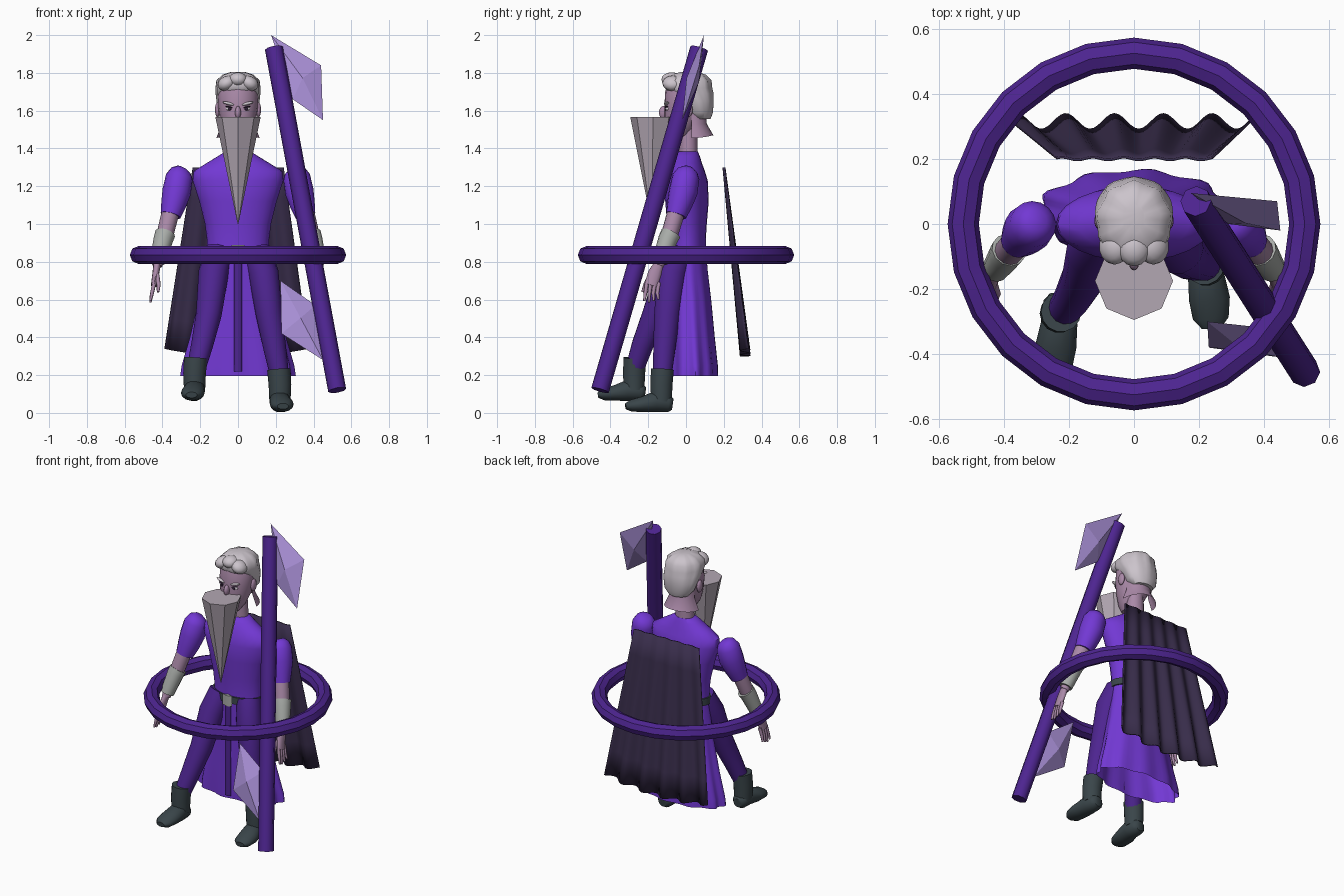
import bpy, bmesh, math
from mathutils import Vector, Matrix

cube = bpy.data.objects.get("Cube")
if cube:
    bpy.data.objects.remove(cube, do_unlink=True)


def material(name, r, g, b):
    m = bpy.data.materials.new(name)
    m.use_nodes = True
    m.diffuse_color = (r, g, b, 1)
    bsdf = next(n for n in m.node_tree.nodes if n.type == 'BSDF_PRINCIPLED')
    bsdf.inputs["Base Color"].default_value = (r, g, b, 1)
    return m


ROBE = material("robe purple", .17, .04, .66)
DARK = material("dark purple", .075, .018, .28)
CAPE = material("cape violet black", .04, .026, .07)
CRYSTAL = material("crystal lavender", .40, .28, .68)
SKIN = material("mauve skin", .40, .25, .39)
HAIR = material("pale hair", .60, .55, .60)
BEARD = material("grey beard", .45, .39, .45)
BOOT = material("boot slate", .042, .06, .068)
METAL = material("bracer grey", .40, .42, .40)
EYE = material("eye dark", .03, .015, .04)


def finish(name, bm, mat, angle=40):
    bmesh.ops.recalc_face_normals(bm, faces=bm.faces)
    me = bpy.data.meshes.new(name)
    for f in bm.faces:
        f.smooth = angle > 0
    bm.to_mesh(me)
    bm.free()
    if angle:
        me.set_sharp_from_angle(angle=math.radians(angle))
    me.materials.append(mat)
    ob = bpy.data.objects.new(name, me)
    bpy.context.collection.objects.link(ob)
    return ob


def tube(name, mat, path, n=12, level=False, ripple=0, waves=8, caps=True, angle=50):
    """Loft ellipses along a path of (x, y, z, width radius, depth radius)."""
    bm = bmesh.new()
    pts = [Vector(p[:3]) for p in path]
    rings = []
    for i, p in enumerate(path):
        t = (pts[min(i + 1, len(pts) - 1)] - pts[max(i - 1, 0)]).normalized()
        if level:
            t = Vector((0, 0, 1))
        ref = Vector((0, 0, 1)) if abs(t.y) > .8 else Vector((0, 1, 0))
        u = ref.cross(t).normalized()
        v = t.cross(u)
        ru, rv = p[3], p[-1]
        ring = []
        for k in range(n):
            a = math.tau * k / n
            w = 1 + ripple * i / (len(path) - 1) * math.sin(a * waves)
            ring.append(bm.verts.new(pts[i] + (u * ru * math.cos(a) + v * rv * math.sin(a)) * w))
        rings.append(ring)
    for a, b in zip(rings, rings[1:]):
        for k in range(n):
            j = (k + 1) % n
            bm.faces.new((a[k], a[j], b[j], b[k]))
    if caps:
        bm.faces.new(rings[0])
        bm.faces.new(rings[-1])
    return finish(name, bm, mat, angle)


def ball(name, mat, at, size, tilt=0):
    bm = bmesh.new()
    bmesh.ops.create_uvsphere(bm, u_segments=14, v_segments=8, radius=1)
    mx = Matrix.Translation(at) @ Matrix.Rotation(tilt, 4, 'Y') @ Matrix.Diagonal((*size, 1))
    bmesh.ops.transform(bm, matrix=mx, verts=bm.verts)
    return finish(name, bm, mat, 60)


def crystal(name, corners, depth):
    """Flat four-cornered blade with a raised point on both faces."""
    c = [Vector(p) for p in corners]
    mid = sum(c, Vector()) / 4
    nor = (c[2] - c[0]).cross(c[3] - c[1]).normalized() * depth
    bm = bmesh.new()
    rim = [bm.verts.new(p) for p in c]
    for tip in (bm.verts.new(mid + nor), bm.verts.new(mid - nor)):
        for k in range(4):
            bm.faces.new((rim[k], rim[(k + 1) % 4], tip))
    return finish(name, bm, CRYSTAL, 0)


# Floating ring
bpy.ops.mesh.primitive_torus_add(major_radius=.525, minor_radius=.048, major_segments=24,
                                 minor_segments=8, location=(0, 0, .836))
ring = bpy.context.object
ring.name = "floating_ring"
ring.data.materials.append(DARK)
for f in ring.data.polygons:
    f.use_smooth = True
ring.data.set_sharp_from_angle(angle=math.radians(30))

# Staff and its two crystals
tube("staff", DARK, [(.525, -.455, .12, .048), (.19, .07, 1.93, .048)], n=8, angle=50)
crystal("upper_crystal", [(.175, .095, 2.0), (.44, .07, 1.84), (.45, -.02, 1.55), (.29, .0, 1.66)], .035)
crystal("lower_crystal", [(.225, -.30, .70), (.41, -.32, .57), (.45, -.41, .28), (.23, -.38, .42)], .035)

# Robe
tube("robe_torso", ROBE, [(0, .005, .86, .165, .1), (0, .005, .92, .165, .1), (0, .005, 1.0, .175, .105),
     (0, .005, 1.12, .205, .115), (0, 0, 1.23, .24, .115), (0, 0, 1.28, .235, .1),
     (0, 0, 1.32, .17, .085), (0, .005, 1.36, .105, .068), (0, .01, 1.385, .065, .052)], n=24, level=True)
tube("robe_skirt", ROBE, [(0, .005, .88, .16, .1), (0, .01, .75, .175, .105), (0, .02, .6, .205, .112),
     (0, .028, .4, .25, .122), (0, .035, .25, .29, .13), (0, .035, .195, .295, .13)],
     n=60, level=True, ripple=.05, waves=10, caps=False)
tube("belt", BOOT, [(0, .005, .835, .176, .112), (0, .005, .88, .174, .11)], n=24, level=True)
tube("belt_buckle", METAL, [(0, -.112, .82, .035, .012), (0, -.112, .89, .035, .012)], n=4, level=True)
tube("front_strap", DARK, [(0, -.105, .84, .022, .012), (0, -.108, .5, .022, .012),
                           (0, -.106, .22, .022, .012)], n=8, level=True)

# Pleated cape
bm = bmesh.new()
cols, rows = 60, 6
grid = []
for j in range(rows + 1):
    t = j / rows
    line = []
    for i in range(cols + 1):
        u = i / cols * 2 - 1
        x = u * (.24 + .14 * t) - .01 * t
        y = .205 + .112 * t + (.004 + .02 * t) * math.cos(math.tau * (u * .38 + .05) / .15)
        line.append(bm.verts.new((x, y, 1.3 - t * (1.0 - .04 * u * u))))
    grid.append(line)
for a, b in zip(grid, grid[1:]):
    for i in range(cols):
        bm.faces.new((a[i], a[i + 1], b[i + 1], b[i]))
cape = finish("cape", bm, CAPE, 50)
thick = cape.modifiers.new("thickness", 'SOLIDIFY')
thick.thickness = .008

# Arms and hands
for s, side in ((-1, "right"), (1, "left")):
    tube(side + "_sleeve", ROBE, [(s * .295, .012, 1.295, .03), (s * .302, .008, 1.28, .055),
         (s * .31, 0, 1.25, .072), (s * .325, -.015, 1.17, .076), (s * .342, -.035, 1.1, .066),
         (s * .357, -.052, 1.045, .054)], n=16)
    tube(side + "_forearm", SKIN, [(s * .355, -.05, 1.07, .047), (s * .385, -.085, .95, .045),
         (s * .428, -.145, .78, .027)])
    tube(side + "_bracer", METAL, [(s * .385, -.08, .95, .054), (s * .395, -.095, .92, .052),
         (s * .425, -.138, .80, .042)])
    tube(side + "_palm", SKIN, [(s * .428, -.143, .79, .02, .025), (s * .435, -.165, .74, .018, .036),
         (s * .445, -.185, .675, .016, .036)])
    for k in range(4):
        y = -.215 + k * .021
        tube(side + "_finger", SKIN, [(s * .443, y + .008, .69, .011), (s * .455, y, .635, .010),
             (s * .464, y - .006 + k * .004, .585 + abs(k - 1) * .008, .006)], n=8)
    tube(side + "_thumb", SKIN, [(s * .43, -.185, .74, .012), (s * .42, -.215, .68, .011),
         (s * .423, -.23, .64, .007)], n=8)

# Legs and boots: one striding forward, one planted
tube("right_leg", DARK, [(-.1, -.03, .86, .075), (-.13, -.085, .74, .08), (-.155, -.165, .52, .068),
     (-.19, -.23, .36, .058), (-.22, -.27, .24, .05)], n=14)
tube("left_leg", DARK, [(.1, -.03, .86, .075), (.135, -.075, .74, .08), (.165, -.1, .52, .07),
     (.195, -.115, .34, .06), (.22, -.125, .2, .05)], n=14)
for s, side, bx, by, bz in ((-1, "right", -.23, -.275, .06), (1, "left", .222, -.13, 0)):
    tube(side + "_boot_shaft", BOOT, [(bx - s * .006, by + .005, bz + .23, .062), (bx, by, bz + .15, .06),
         (bx, by, bz + .06, .056)], n=14)
    tube(side + "_boot_foot", BOOT, [(bx, by + .06, bz + .045, .03, .03), (bx, by + .04, bz + .048, .048, .046),
         (bx, by - .03, bz + .06, .056, .058), (bx + s * .01, by - .1, bz + .045, .063, .042),
         (bx + s * .014, by - .16, bz + .038, .055, .032), (bx + s * .016, by - .19, bz + .035, .03, .016)], n=14)

# Head, neck and nape
tube("neck", SKIN, [(0, .012, 1.36, .062, .05), (0, .01, 1.52, .052, .05)], level=True)
tube("head", SKIN, [(0, -.05, 1.44, .04, .045), (0, -.04, 1.48, .068, .07), (0, -.02, 1.55, .095, .095),
     (0, -.012, 1.62, .106, .103), (0, -.005, 1.7, .106, .105), (0, 0, 1.76, .08, .09)], n=20, level=True)
bm = bmesh.new()
strips = []
for i in range(13):
    a = math.pi * i / 12
    c, d = math.cos(a), math.sin(a)
    strips.append([bm.verts.new((r * c, .03 + q * d, z)) for r, q, z in
                   ((.085, .075, 1.6), (.085, .08, 1.53), (.115, .115, 1.455 + .015 * math.sin(a) ** 2))])
for a, b in zip(strips, strips[1:]):
    for k in range(2):
        bm.faces.new((a[k], a[k + 1], b[k + 1], b[k]))
finish("nape_flare", bm, SKIN, 40)

# Hair swept back from the brow
tube("hair", HAIR, [(0, .075, 1.555, .07, .055), (0, .07, 1.59, .1, .072), (0, .055, 1.65, .114, .09),
     (0, .028, 1.69, .118, .115), (0, .01, 1.72, .118, .125), (0, .01, 1.76, .112, .12),
     (0, .012, 1.79, .08, .09), (0, .015, 1.805, .035, .045)], n=32, level=True, ripple=.06, waves=9)
for x, y, z, w, tilt in ((-.06, -.07, 1.745, .05, -.5), (0, -.075, 1.765, .05, 0), (.06, -.07, 1.745, .05, .5)):
    ball("hair_tuft", HAIR, (x, y, z), (w, .055, .038), tilt)

# Face
ball("nose", SKIN, (0, -.118, 1.59), (.016, .025, .035))
for s, side in ((-1, "right"), (1, "left")):
    ball(side + "_ear", SKIN, (s * .108, .01, 1.605), (.014, .026, .04))
    ball(side + "_eye", HAIR, (s * .044, -.096, 1.61), (.022, .014, .01))
    ball(side + "_pupil", EYE, (s * .044, -.108, 1.61), (.009, .005, .009))
    ball(side + "_eyelid", EYE, (s * .044, -.103, 1.619), (.024, .010, .004), -s * .2)
    ball(side + "_brow", HAIR, (s * .05, -.103, 1.638), (.036, .014, .008), -s * .25)

# Pointed beard
tube("beard", BEARD, [(0, -.18, 1.0, .002), (0, -.175, 1.567, .12)], n=8, level=True, angle=20)
